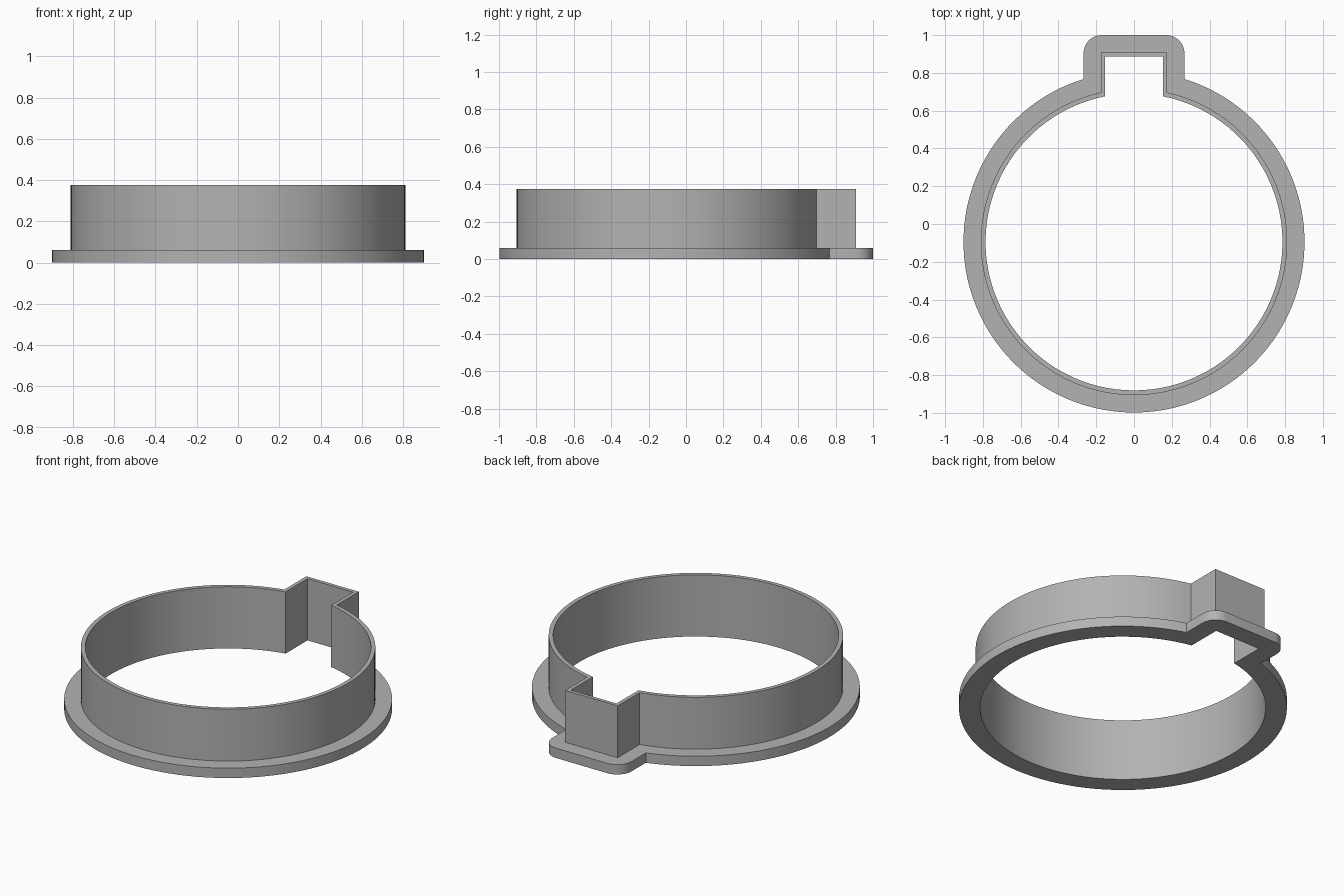
import bpy, bmesh, math

if "Cube" in bpy.data.objects:
    bpy.data.objects.remove(bpy.data.objects["Cube"])

CENTRE_Y = -0.095   # centre of the round part
ARC_STEPS = 96
CORNER_STEPS = 8

grey = bpy.data.materials.new("plain grey")
grey.diffuse_color = (0.45, 0.45, 0.45, 1)
grey.use_nodes = True
grey.node_tree.nodes["Principled BSDF"].inputs["Base Color"].default_value = grey.diffuse_color


def outline(radius, half_width, top, corner):
    """Circle with a rectangular key at the back; key corners are rounded."""
    start = math.acos(half_width / radius)
    sweep = math.pi + 2 * start
    pts = []
    # round part, clockwise from the right of the key to its left
    for i in range(ARC_STEPS + 1):
        a = start - sweep * i / ARC_STEPS
        pts.append((radius * math.cos(a), CENTRE_Y + radius * math.sin(a)))
    # left and right key corners
    for side, first in ((-1, math.pi), (1, math.pi / 2)):
        for i in range(CORNER_STEPS + 1):
            a = first - math.pi / 2 * i / CORNER_STEPS
            pts.append((side * (half_width - corner) + corner * math.cos(a),
                        top - corner + corner * math.sin(a)))
    return pts


inner = outline(0.786, 0.153, 0.886, 0)
wall = outline(0.811, 0.176, 0.908, 0)
flange = outline(0.903, 0.267, 1.0, 0.095)

# cross-section: flange foot, then thin upright wall, closed back on itself
section = [(inner, 0), (flange, 0), (flange, 0.06),
           (wall, 0.06), (wall, 0.375), (inner, 0.375)]

bm = bmesh.new()
rings = [[bm.verts.new((x, y, z)) for x, y in pts] for pts, z in section]
for k, a in enumerate(rings):
    b = rings[(k + 1) % len(rings)]
    for i in range(len(a)):
        j = (i + 1) % len(a)
        bm.faces.new((a[i], a[j], b[j], b[i]))
bmesh.ops.remove_doubles(bm, verts=bm.verts, dist=1e-5)
bmesh.ops.recalc_face_normals(bm, faces=bm.faces)

mesh = bpy.data.meshes.new("flanged_ring")
bm.to_mesh(mesh)
bm.free()
mesh.materials.append(grey)
ring = bpy.data.objects.new("flanged_ring", mesh)
bpy.context.collection.objects.link(ring)
bpy.context.view_layer.objects.active = ring
ring.select_set(True)
bpy.ops.object.shade_smooth_by_angle(angle=math.radians(30))
